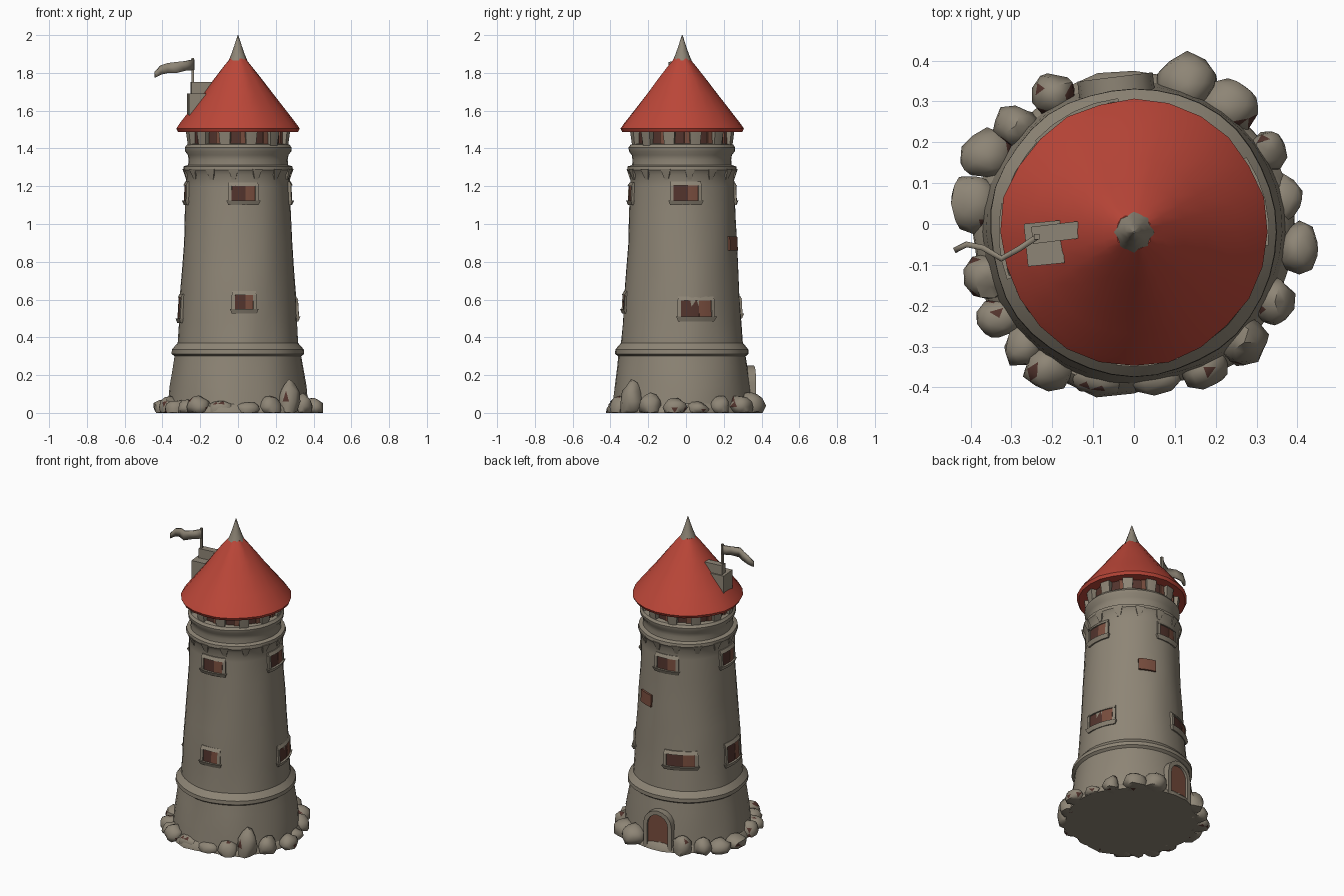
import bpy, bmesh, math, random
from mathutils import Vector, noise

if "Cube" in bpy.data.objects:
    bpy.data.objects.remove(bpy.data.objects["Cube"])

random.seed(4)
CY = -0.02  # tower axis is slightly in front of the origin


def material(name, rgb):
    m = bpy.data.materials.new(name)
    m.diffuse_color = (*rgb, 1)
    m.use_nodes = True
    m.node_tree.nodes["Principled BSDF"].inputs["Base Color"].default_value = m.diffuse_color
    return m


STONE = material("grey stone", (0.27, 0.235, 0.18))
RED = material("red tiles", (0.50, 0.062, 0.040))
BROWN = material("brown wood", (0.19, 0.075, 0.048))
DARK = material("dark brown", (0.085, 0.034, 0.026))


def finish(name, bm, mats, smooth=35):
    bmesh.ops.recalc_face_normals(bm, faces=bm.faces)
    me = bpy.data.meshes.new(name)
    bm.to_mesh(me)
    bm.free()
    ob = bpy.data.objects.new(name, me)
    bpy.context.collection.objects.link(ob)
    for m in mats:
        me.materials.append(m)
    if smooth:
        bpy.ops.object.select_all(action='DESELECT')
        ob.select_set(True)
        bpy.context.view_layer.objects.active = ob
        bpy.ops.object.shade_smooth_by_angle(angle=math.radians(smooth))
    return ob


def polar(r, a, z):
    return Vector((r * math.cos(a), r * math.sin(a) + CY, z))


def lathe(name, profile, seg, mat, wobble=0.0, smooth=35):
    bm = bmesh.new()
    rings = []
    for r, z in profile:
        ring = []
        for i in range(seg):
            a = 2 * math.pi * i / seg
            n = noise.noise(Vector((math.cos(a) * 2, math.sin(a) * 2, z * 4)))
            ring.append(bm.verts.new(polar(r + wobble * n, a, z)))
        rings.append(ring)
    for lo, hi in zip(rings, rings[1:]):
        for i in range(seg):
            j = (i + 1) % seg
            bm.faces.new((lo[i], lo[j], hi[j], hi[i]))
    bm.faces.new(rings[0])
    bm.faces.new(rings[-1])
    return finish(name, bm, [mat], smooth)


# Tower wall with plinth band and upper mouldings
WALL = [(0.375, 0), (0.368, 0.06), (0.36, 0.14), (0.345, 0.24), (0.337, 0.30), (0.353, 0.312),
        (0.352, 0.335), (0.338, 0.352), (0.322, 0.37), (0.313, 0.48), (0.306, 0.6), (0.297, 0.75),
        (0.289, 0.9), (0.281, 1.05), (0.275, 1.2), (0.274, 1.26), (0.290, 1.285), (0.288, 1.305),
        (0.264, 1.312), (0.262, 1.34), (0.266, 1.365), (0.281, 1.385), (0.283, 1.405),
        (0.272, 1.42), (0.255, 1.425)]


def wall_r(z):
    for (r0, z0), (r1, z1) in zip(WALL, WALL[1:]):
        if z0 <= z <= z1:
            return r0 + (r1 - r0) * (z - z0) / (z1 - z0)
    return 0.25


lathe("tower_wall", WALL, 40, STONE, 0.008)
lathe("parapet_core", [(0.245, 1.41), (0.245, 1.51)], 36, DARK)

# Conical roof with underside and stone spire
lathe("roof", [(0.24, 1.492), (0.318, 1.487), (0.327, 1.505), (0.308, 1.532), (0.25, 1.605),
               (0.18, 1.695), (0.125, 1.77), (0.075, 1.835), (0.042, 1.875)], 24, RED, 0.009, 50)
lathe("spire", [(0.05, 1.865), (0.037, 1.895), (0.021, 1.94), (0.002, 2.0)], 8, STONE, 0, 60)


def block(name, az, width, z0, z1, d0, d1, mat, taper=0.0, base=None):
    """Curved block hugging the wall; d0 and d1 are top and bottom protrusion."""
    bm = bmesh.new()
    n = 4
    r = base or wall_r((z0 + z1) / 2)
    cols = []
    for i in range(n + 1):
        t = (i / n - 0.5) * width / r
        col = []
        for z, d, s in ((z0, d1, 1 - taper), (z1, d0, 1)):
            rr = base or wall_r(z)
            a = math.radians(az) + t * s
            col += [bm.verts.new(polar(rr - 0.03, a, z)), bm.verts.new(polar(rr + d, a, z))]
        cols.append(col)
    for p, q in zip(cols, cols[1:]):
        for u, v in ((0, 1), (1, 3), (3, 2), (2, 0)):
            bm.faces.new((p[u], p[v], q[v], q[u]))
    for c in (cols[0], cols[-1]):
        bm.faces.new((c[0], c[1], c[3], c[2]))
    return finish(name, bm, [mat])


# Merlons under the eaves and small corbels under the moulding
for i in range(12):
    az = 15 + 30 * i
    block("merlon", az, 0.058, 1.40, 1.505, 0.036, 0.022, STONE, 0.2, 0.245)
    block("parapet_shutter", az + 21, 0.03, 1.42, 1.495, 0.008, 0.008, BROWN, 0, 0.245)
for i in range(14):
    block("corbel", 8 + 360 / 14 * i, 0.05, 1.235, 1.29, 0.020, 0.002, STONE, 0.6, 0.274)


# Windows: dark opening, lighter shutter, sill, lintel and jambs
def window(az, w, z0, z1):
    deg = math.degrees(1 / wall_r((z0 + z1) / 2))
    block("window_opening", az, w, z0, z1, 0.006, 0.006, DARK)
    block("window_shutter", az + w * 0.28 * deg, w * 0.4, z0, z1, 0.008, 0.008, BROWN)
    block("window_sill", az, w + 0.05, z0 - 0.025, z0, 0.02, 0.008, STONE, 0.1)
    block("window_lintel", az, w + 0.03, z1, z1 + 0.02, 0.005, 0.015, STONE)
    for s in (-1, 1):
        block("window_jamb", az + s * (w / 2 + 0.008) * deg, 0.018, z0, z1, 0.012, 0.012, STONE)


for az, w, z0, z1 in ((-84, 0.125, 1.125, 1.20), (4, 0.13, 1.125, 1.205), (98, 0.12, 1.125, 1.20),
                      (183, 0.12, 1.125, 1.205), (-84, 0.095, 0.55, 0.625), (14, 0.165, 0.51, 0.595),
                      (117, 0.17, 0.525, 0.60), (184, 0.13, 0.50, 0.61)):
    window(az, w, z0, z1)
block("back_shutter", 68, 0.105, 0.86, 0.935, 0.01, 0.01, BROWN)


# Arched back door and its stone surround
def arch(half, height):
    pts = [(-half, 0)]
    for i in range(9):
        t = math.pi * (1 - i / 8)
        pts.append((half * math.cos(t), height - half + half * math.sin(t)))
    return pts + [(half, 0)]


def arch_slab(name, inner, outer, r0, r1, mat):
    a = math.radians(97)
    out, side = Vector((math.cos(a), math.sin(a), 0)), Vector((-math.sin(a), math.cos(a), 0))
    at = lambda p, r: out * r + side * p[0] + Vector((0, CY, p[1]))
    bm = bmesh.new()
    rows = [[bm.verts.new(at(p, r)) for p in pts] for pts, r in
            ([(outer, r0), (outer, r1)] + ([(inner, r1), (inner, r0)] if inner else []))]
    for a_, b_ in zip(rows, rows[1:]):
        for i in range(len(a_) - 1):
            bm.faces.new((a_[i], a_[i + 1], b_[i + 1], b_[i]))
    if not inner:
        bm.faces.new(rows[1])
    finish(name, bm, [mat])


arch_slab("door", None, arch(0.07, 0.225), 0.30, 0.369, BROWN)
arch_slab("door_surround", arch(0.068, 0.223), arch(0.093, 0.25), 0.30, 0.383, STONE)


# Rubble around the foot: squashed, jittered stones cut flat on the ground
def rubble(x, y, sx, sy, h):
    bm = bmesh.new()
    bmesh.ops.create_icosphere(bm, subdivisions=2, radius=1)
    off = Vector((x * 9, y * 9, 1.3))
    for v in bm.verts:
        v.co *= 1 + 0.3 * noise.noise(v.co * 1.4 + off)
        v.co = Vector((x + v.co.x * sx, y + v.co.y * sy, max(0, h * 0.35 + v.co.z * h * 0.65)))
    for f in bm.faces:
        f.material_index = int(random.random() < 0.04)
    finish("rubble_stone", bm, [STONE, DARK], 50)


for s in ((0.13, 0.345, 0.075, 0.07, 0.11), (0.23, 0.29, 0.075, 0.065, 0.09), (-0.195, 0.315, 0.055, 0.055, 0.12),
          (-0.29, 0.24, 0.055, 0.05, 0.10), (-0.36, 0.17, 0.065, 0.06, 0.08), (-0.39, 0.05, 0.06, 0.075, 0.07),
          (-0.36, -0.13, 0.06, 0.06, 0.09), (-0.33, -0.23, 0.06, 0.05, 0.07), (-0.21, -0.355, 0.06, 0.055, 0.09),
          (-0.09, -0.375, 0.07, 0.04, 0.07), (0.05, -0.37, 0.07, 0.045, 0.06), (0.17, -0.35, 0.06, 0.055, 0.09),
          (0.27, -0.29, 0.06, 0.06, 0.17), (0.345, -0.19, 0.05, 0.06, 0.10), (0.405, -0.06, 0.05, 0.06, 0.08),
          (0.365, 0.06, 0.045, 0.06, 0.06), (0.325, 0.18, 0.05, 0.05, 0.09), (-0.27, -0.3, 0.05, 0.05, 0.07)):
    rubble(*s)
# Flat footing joining the rubble
lathe("footing", [(0.395, 0), (0.39, 0.025), (0.365, 0.05)], 28, STONE, 0.03)


# Roof chimney, flag pole and waving flag
def box(name, x0, x1, y0, y1, z0, z1, turn=0.0):
    bm = bmesh.new()
    bmesh.ops.create_cube(bm, size=1)
    for v in bm.verts:
        v.co = Vector((v.co.x * (x1 - x0), v.co.y * (y1 - y0), v.co.z * (z1 - z0)))
    ob = finish(name, bm, [STONE], 0)
    ob.location = ((x0 + x1) / 2, (y0 + y1) / 2, (z0 + z1) / 2)
    ob.rotation_euler.z = turn


box("chimney", -0.265, -0.175, -0.10, 0.005, 1.57, 1.692, 0.1)
box("chimney_top", -0.25, -0.135, -0.042, 0.0, 1.62, 1.752, 0.12)
box("flag_pole", -0.245, -0.232, -0.038, -0.025, 1.69, 1.88)

bm = bmesh.new()
path = [(-0.235, -0.03, 1.815, 1.872), (-0.28, -0.06, 1.812, 1.862), (-0.325, -0.085, 1.80, 1.858),
        (-0.37, -0.058, 1.80, 1.852), (-0.41, -0.05, 1.79, 1.84), (-0.44, -0.065, 1.775, 1.805)]
rows = [(bm.verts.new((x, y, lo)), bm.verts.new((x, y, hi))) for x, y, lo, hi in path]
for p, q in zip(rows, rows[1:]):
    bm.faces.new((p[0], q[0], q[1], p[1]))
flag = finish("flag", bm, [STONE], 60)
thick = flag.modifiers.new("thickness", 'SOLIDIFY')
thick.thickness = 0.014
thick.offset = 0
